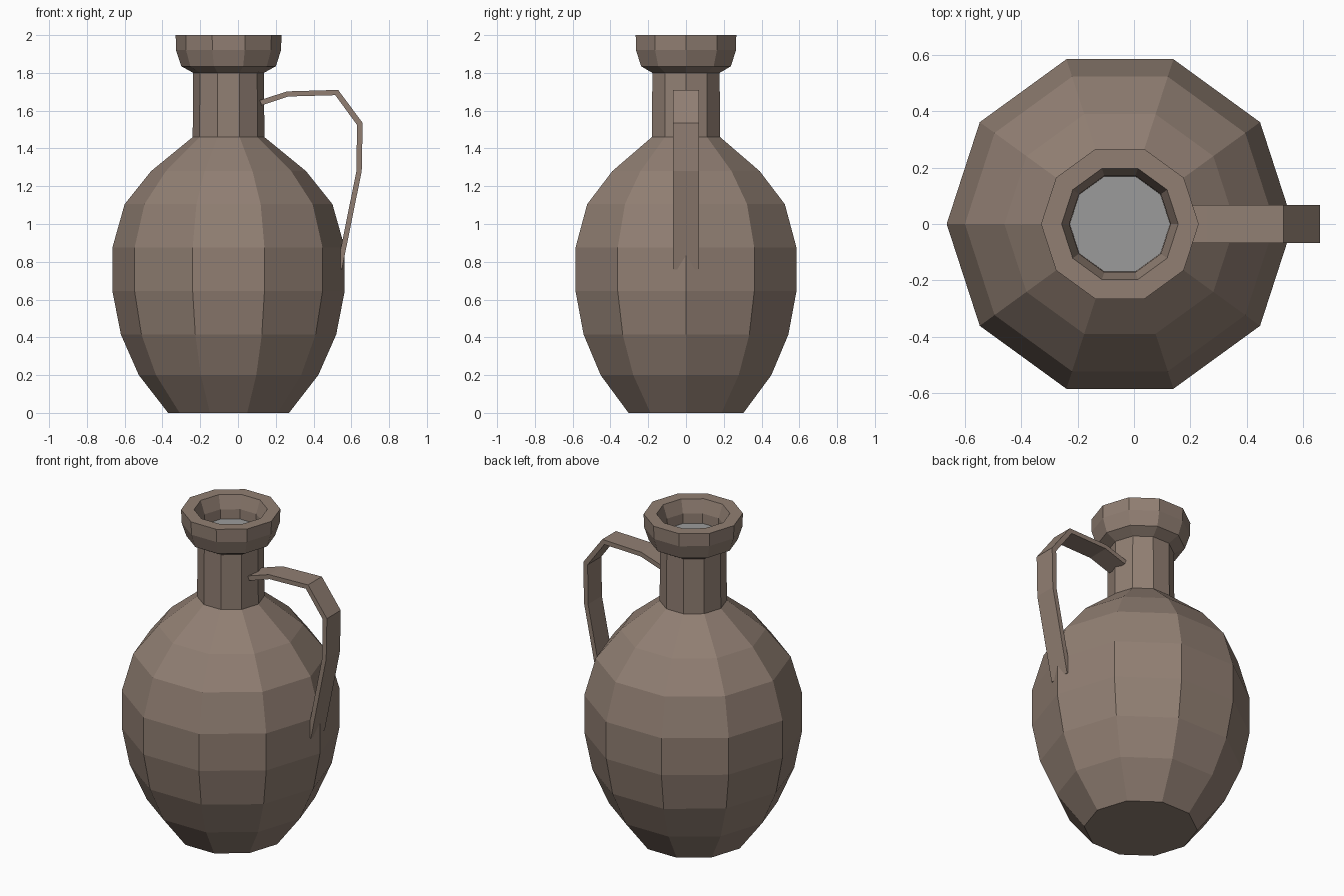
import bpy, bmesh
from math import cos, sin, pi

cube = bpy.data.objects.get("Cube")
if cube:
    bpy.data.objects.remove(cube, do_unlink=True)

SIDES = 10
AXIS_X = -0.05


def material(name, rgb):
    mat = bpy.data.materials.new(name)
    mat.use_nodes = True
    mat.diffuse_color = (*rgb, 1)
    mat.node_tree.nodes["Principled BSDF"].inputs["Base Color"].default_value = (*rgb, 1)
    return mat


def finish(name, bm, mat):
    bmesh.ops.recalc_face_normals(bm, faces=bm.faces)
    mesh = bpy.data.meshes.new(name)
    bm.to_mesh(mesh)
    bm.free()
    mesh.materials.append(mat)
    obj = bpy.data.objects.new(name, mesh)
    bpy.context.collection.objects.link(obj)
    return obj


def ring(bm, r, z):
    angles = [2 * pi * i / SIDES for i in range(SIDES)]
    return [bm.verts.new((AXIS_X + r * cos(a), r * sin(a), z)) for a in angles]


def bridge(bm, a, b):
    n = len(a)
    for i in range(n):
        j = (i + 1) % n
        bm.faces.new((a[i], a[j], b[j], b[i]))


clay = material("brown clay", (0.283, 0.212, 0.171))
grey = material("pale grey", (0.33, 0.33, 0.33))

# Jug: belly, neck, flared lip and the recess inside the mouth
profile = [(0.32, 0), (0.475, 0.2), (0.57, 0.415), (0.615, 0.645),
           (0.615, 0.875), (0.55, 1.105), (0.41, 1.28), (0.19, 1.46),
           (0.187, 1.8), (0.25, 1.835), (0.278, 1.92), (0.28, 2),
           (0.207, 2), (0.18, 1.92), (0.178, 1.86)]
bm = bmesh.new()
rings = [ring(bm, r, z) for r, z in profile]
for low, high in zip(rings, rings[1:]):
    bridge(bm, low, high)
bm.faces.new(rings[0][::-1])
finish("jug_body", bm, clay)

# Flat surface closing the mouth
bm = bmesh.new()
disc = bm.faces.new(ring(bm, *profile[-1]))
mouth = finish("mouth_surface", bm, grey)
if mouth.data.polygons[0].normal.z < 0:
    mouth.data.flip_normals()

# Handle: a flat strap, outer and inner edge given at each bend
outer = [(0.115, 1.655), (0.26, 1.702), (0.53, 1.71), (0.66, 1.535), (0.655, 1.28), (0.55, 0.76)]
inner = [(0.125, 1.628), (0.265, 1.675), (0.515, 1.682), (0.63, 1.525), (0.627, 1.28), (0.523, 0.765)]
HALF = 0.068
bm = bmesh.new()
sections = []
for (xo, zo), (xi, zi) in zip(outer, inner):
    corners = [(xo, -HALF, zo), (xo, HALF, zo), (xi, HALF, zi), (xi, -HALF, zi)]
    sections.append([bm.verts.new(c) for c in corners])
for a, b in zip(sections, sections[1:]):
    bridge(bm, a, b)
bm.faces.new(sections[0])
bm.faces.new(sections[-1])
finish("handle", bm, clay)
